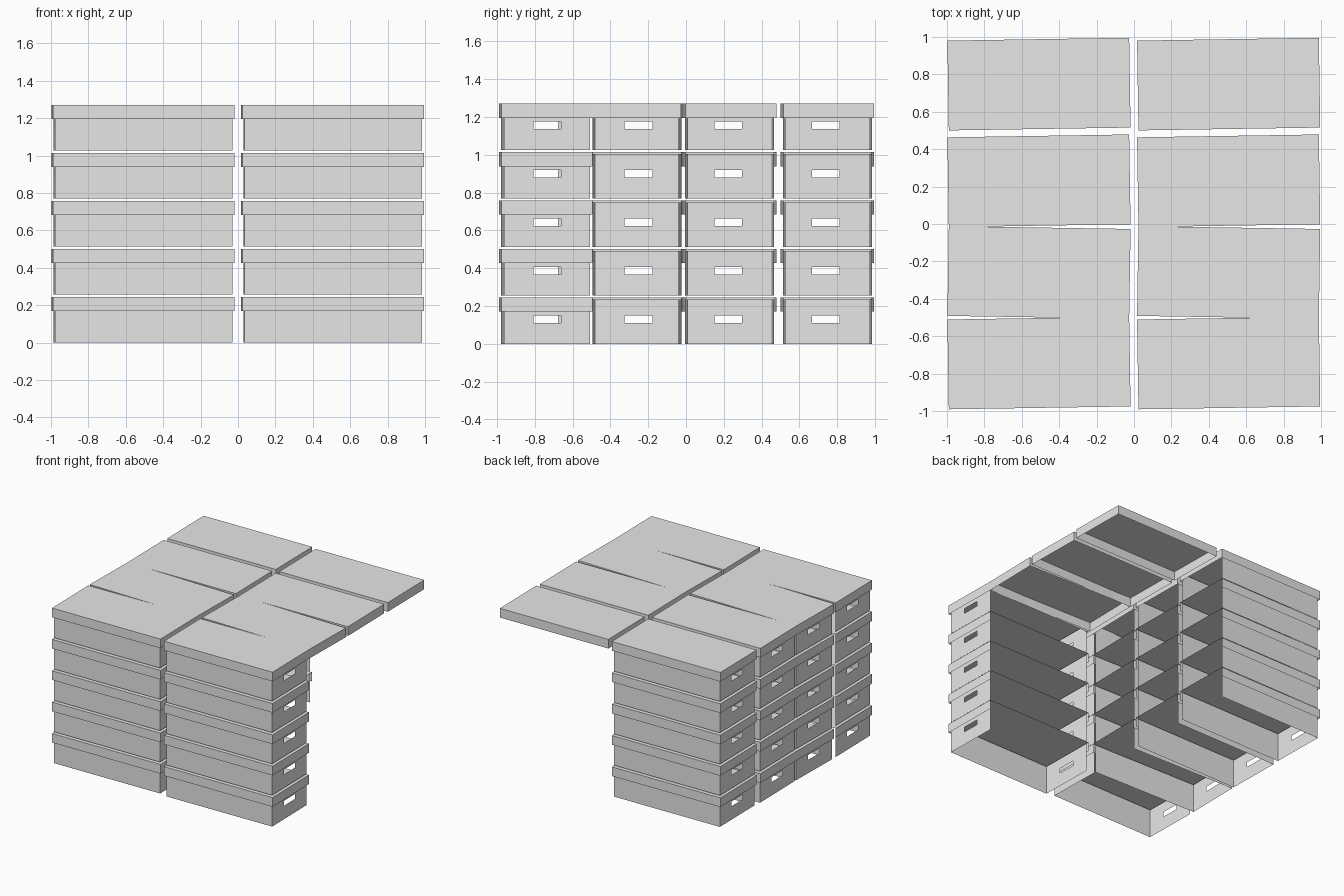
import bpy
import bmesh
from math import radians

cube = bpy.data.objects.get("Cube")
if cube:
    bpy.data.objects.remove(cube, do_unlink=True)

# One plain grey for everything
grey = bpy.data.materials.new("box_grey")
grey.use_nodes = True
colour = (0.8, 0.8, 0.8, 1)
grey.diffuse_color = colour
grey.node_tree.nodes["Principled BSDF"].inputs["Base Color"].default_value = colour

BOX = (0.948, 0.456)
LID = (0.972, 0.48)
BOX_TOP, RIM_LOW, LID_TOP = 0.235, 0.17, 0.245
PITCH = 0.2565
LAYERS = 5


def corners(size):
    """Sheet outline; each side name maps to its two ends, counter-clockwise."""
    x, y = size[0] / 2, size[1] / 2
    c = [(-x, -y), (x, -y), (x, y), (-x, y)]
    names = ("front", "left", "back", "right")
    return c, {n: (c[i], c[(i + 1) % 4]) for i, n in enumerate(names)}


def panel(bm, a, b, z0, z1, hole=False):
    """Upright sheet from a to b, optionally with a rectangular hand hole."""
    def frame(t0, t1, low, high):
        pts = []
        for t, z in ((t0, low), (t1, low), (t1, high), (t0, high)):
            pts.append(bm.verts.new((a[0] + (b[0] - a[0]) * t,
                                     a[1] + (b[1] - a[1]) * t, z)))
        return pts

    outer = frame(0, 1, z0, z1)
    if not hole:
        bm.faces.new(outer)
        return
    inner = frame(0.34, 0.66, 0.11, 0.15)
    for i in range(4):
        j = (i + 1) % 4
        bm.faces.new((outer[i], outer[j], inner[j], inner[i]))


def finish(bm, name):
    bmesh.ops.remove_doubles(bm, verts=bm.verts, dist=0.0001)
    mesh = bpy.data.meshes.new(name)
    bm.to_mesh(mesh)
    bm.free()
    mesh.materials.append(grey)
    return mesh


def box_mesh(name, sides):
    bm = bmesh.new()
    ends = corners(BOX)[1]
    for s in sides:
        panel(bm, *ends[s], 0, BOX_TOP, hole=s in ("left", "right"))
    return finish(bm, name)


def lid_mesh(name, sides):
    bm = bmesh.new()
    outline, ends = corners(LID)
    bm.faces.new([bm.verts.new((x, y, LID_TOP)) for x, y in outline])
    for s in sides:
        panel(bm, *ends[s], RIM_LOW, LID_TOP)
    return finish(bm, name)


def place(name, mesh, x, y, z, turn):
    ob = bpy.data.objects.new(name, mesh)
    ob.location = (x, y, z)
    ob.rotation_euler.z = radians(turn)
    bpy.context.collection.objects.link(ob)


# Front stacks are open at the back, the others on their inner end
front_sides = ("front", "left", "right")
rear_sides = ("front", "back", "right")
front_box = box_mesh("front_box", front_sides)
rear_box = box_mesh("rear_box", rear_sides)
front_lid = lid_mesh("front_lid", front_sides)
rear_lid = lid_mesh("rear_lid", rear_sides)
top_lid = lid_mesh("top_lid", ("front", "left", "back", "right"))

# Rows from front to back: y position and slight turn
rows = ((-0.743, 0.9), (-0.259, -0.9), (0.231, 0.9), (0.748, 0.9))

for side, x in (("right", -0.508), ("left", 0.506)):
    for r, (y, turn) in enumerate(rows):
        box, lid = (front_box, front_lid) if r == 0 else (rear_box, rear_lid)
        for layer in range(LAYERS):
            z = layer * PITCH
            tag = f"{side}_row{r + 1}_layer{layer + 1}"
            top = layer == LAYERS - 1
            # Behind the left front stack only the top lids remain
            stacked = side == "right" or r == 0
            if stacked:
                place("box_" + tag, box, x, y, z, turn)
            if stacked or top:
                place("lid_" + tag, top_lid if top else lid, x, y, z, turn)
